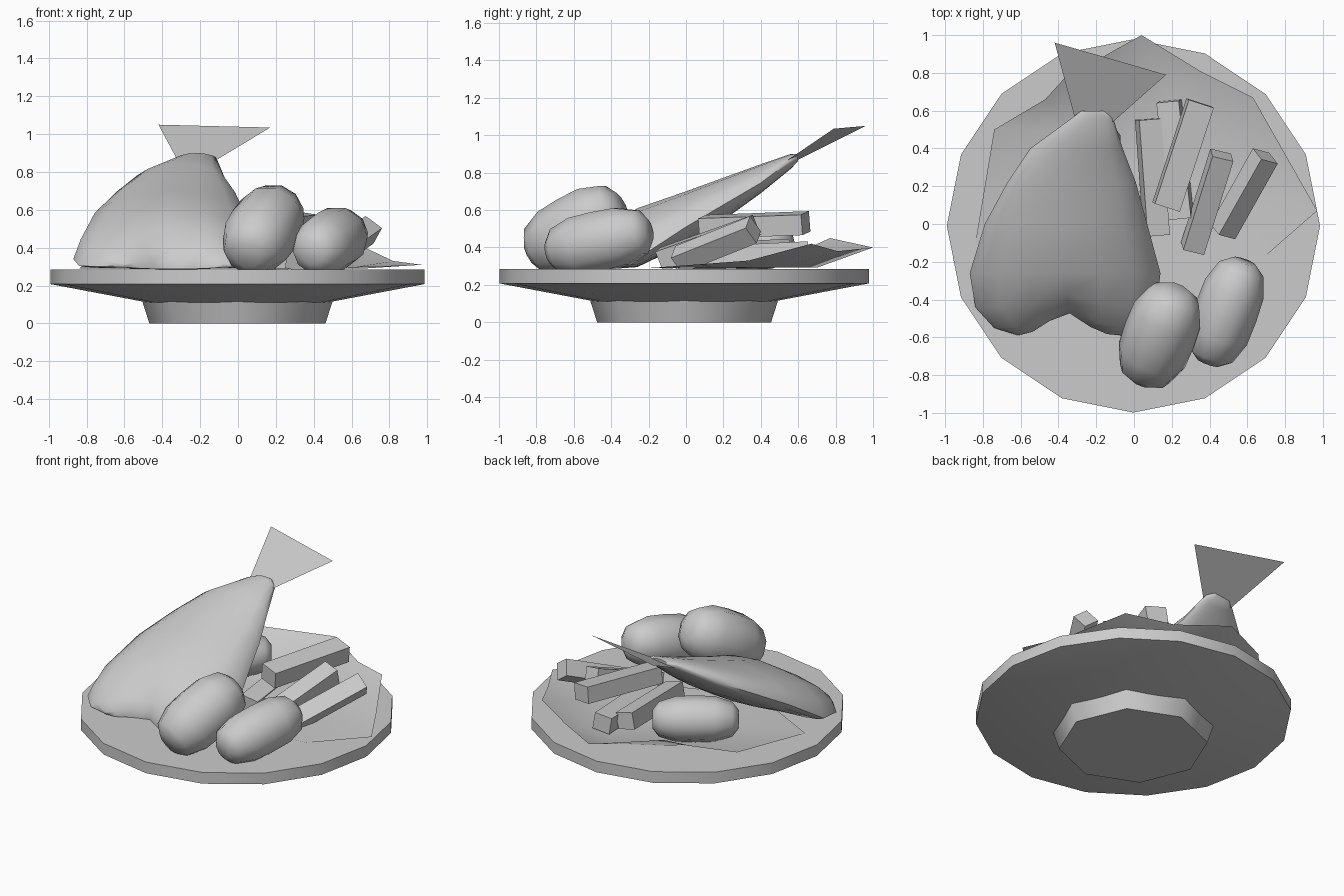
import bpy, bmesh
from math import sin, cos, pi, radians, exp
from mathutils import Vector, Matrix

if "Cube" in bpy.data.objects:
    bpy.data.objects.remove(bpy.data.objects["Cube"])


def make(name, bm, smooth=None):
    bmesh.ops.recalc_face_normals(bm, faces=bm.faces[:])
    me = bpy.data.meshes.new(name)
    bm.to_mesh(me)
    bm.free()
    ob = bpy.data.objects.new(name, me)
    bpy.context.collection.objects.link(ob)
    if smooth:
        bpy.ops.object.select_all(action='DESELECT')
        ob.select_set(True)
        bpy.context.view_layer.objects.active = ob
        bpy.ops.object.shade_smooth_by_angle(angle=radians(smooth))
    return ob


def loft(rings, strips=False):
    """Skin a list of equal-length point rings and cap both ends."""
    bm = bmesh.new()
    vs = [[bm.verts.new(p) for p in r] for r in rings]
    n = len(vs[0])
    for a, b in zip(vs, vs[1:]):
        for i in range(n):
            j = (i + 1) % n
            bm.faces.new((a[i], a[j], b[j], b[i]))
    for cap in (vs[0], vs[-1]):
        if not strips:
            bm.faces.new(cap)
            continue
        for i in range(n // 2):     # vertical strips keep a bent cap tidy
            quad = [cap[i], cap[i + 1], cap[n - i - 1], cap[(n - i) % n]]
            bm.faces.new(list(dict.fromkeys(quad)))
    return bm


def lathe(name, profile, n, smooth):
    rings = [[(r * cos(2 * pi * i / n) - 0.003, r * sin(2 * pi * i / n) - 0.01, z)
              for i in range(n)] for r, z in profile]
    return make(name, loft(rings), smooth)


# plate and its foot
lathe("plate", [(0.47, 0.11), (0.988, 0.208), (0.988, 0.285)], 16, 30)
lathe("plate_foot", [(0.465, 0), (0.505, 0.125)], 8, 50)

# leaf: centre, flat inner ring, raised wavy rim
rim = [(0.97, 0.07, 0.31), (0.82, 0.335, 0.33), (0.63, 0.67, 0.42), (0.35, 0.81, 0.38),
       (0.04, 1.0, 0.40), (-0.37, 0.77, 0.45), (-0.47, 0.66, 0.40), (-0.74, 0.5, 0.36),
       (-0.84, -0.1, 0.29), (-0.28, -0.39, 0.29), (0.17, -0.22, 0.29), (0.66, -0.2, 0.29)]
bm = bmesh.new()
c = Vector((0.0, 0.25, 0.292))
centre = bm.verts.new(c)
outer = [bm.verts.new(p) for p in rim]
inner = []
for p in rim:
    q = c.lerp(Vector(p), 0.6)
    inner.append(bm.verts.new((q.x, q.y, 0.292)))
for i in range(len(rim)):
    j = (i + 1) % len(rim)
    bm.faces.new((inner[i], outer[i], outer[j], inner[j]))
    bm.faces.new((centre, inner[i], inner[j]))
make("leaf", bm, 60)

# main body: sections along y as (y, x left, x right, z top, z edge, z bottom)
sections = [(0.598, -0.28, -0.15, 0.90, 0.88, 0.86),
            (0.56, -0.33, -0.11, 0.90, 0.865, 0.82),
            (0.40, -0.55, -0.06, 0.845, 0.745, 0.69),
            (0.22, -0.67, 0.01, 0.78, 0.64, 0.56),
            (0.0, -0.79, 0.07, 0.70, 0.51, 0.42),
            (-0.26, -0.87, 0.14, 0.61, 0.34, 0.295),
            (-0.44, -0.84, 0.12, 0.50, 0.305, 0.287),
            (-0.55, -0.74, 0.04, 0.40, 0.30, 0.287),
            (-0.59, -0.62, -0.06, 0.33, 0.305, 0.287)]
rings = []
for y, xl, xr, zt, ze, zb in sections:
    ring = []
    for i in range(16):
        a = 2 * pi * i / 16
        x = (xl + xr) / 2 + (xr - xl) / 2 * cos(a)
        s = sin(a)
        z = ze + s * (zt - ze if s > 0 else ze - zb)
        g = exp(-((x + 0.36) / 0.13) ** 2)
        notch = 0.12 * g * min(1, max(0, (-0.3 - y) / 0.25))
        ring.append((x, y + notch, z))
    rings.append(ring)
make("fish_body", loft(rings, True), 60)

# tail fin
bm = bmesh.new()
bm.faces.new([bm.verts.new(p) for p in
              ((-0.27, 0.40, 0.77), (0.17, 0.79, 1.035), (-0.42, 0.96, 1.05))])
make("tail_fin", bm)


# potatoes: rounded capsules along an axis
def potato(name, centre, axis, half, radius):
    m = Matrix.Translation(centre) @ Vector(axis).to_track_quat('Z', 'Y').to_matrix().to_4x4()
    prof = [(-1, 0.4), (-0.85, 0.76), (-0.45, 1.0), (0, 1.03), (0.45, 1.0), (0.85, 0.76), (1, 0.4)]
    rings = [[m @ Vector((radius * r * cos(2 * pi * i / 10),
                          radius * r * sin(2 * pi * i / 10), half * t))
              for i in range(10)] for t, r in prof]
    make(name, loft(rings), 60)


potato("potato_front", (0.135, -0.588, 0.495), (0.30, 0.79, 0.45), 0.288, 0.187)
potato("potato_right", (0.488, -0.465, 0.432), (0.33, 0.92, 0.20), 0.29, 0.163)
potato("potato_back", (-0.325, 0.36, 0.425), (0.82, 0.57, 0.0), 0.27, 0.145)


# fries: boxes running between two points
def fry(name, a, b, w, h, roll):
    a, b = Vector(a), Vector(b)
    d = b - a
    rot = d.to_track_quat('Y', 'Z').to_matrix().to_4x4() @ Matrix.Rotation(radians(roll), 4, 'Y')
    bm = bmesh.new()
    bmesh.ops.create_cube(bm, size=1, matrix=Matrix.Translation((a + b) / 2) @ rot
                          @ Matrix.Diagonal((w, d.length, h, 1)))
    make(name, bm)


fries = [((0.12, -0.06, 0.35), (0.075, 0.555, 0.38), 0.12, 0.11, 12),
         ((0.25, 0.03, 0.34), (0.185, 0.65, 0.37), 0.12, 0.11, -8),
         ((0.17, 0.09, 0.51), (0.35, 0.64, 0.53), 0.14, 0.11, 8),
         ((0.31, -0.13, 0.335), (0.465, 0.365, 0.51), 0.115, 0.115, 12),
         ((0.47, -0.04, 0.335), (0.695, 0.36, 0.495), 0.11, 0.11, 38)]
for k, f in enumerate(fries):
    fry(f"fry_{k + 1}", *f)
